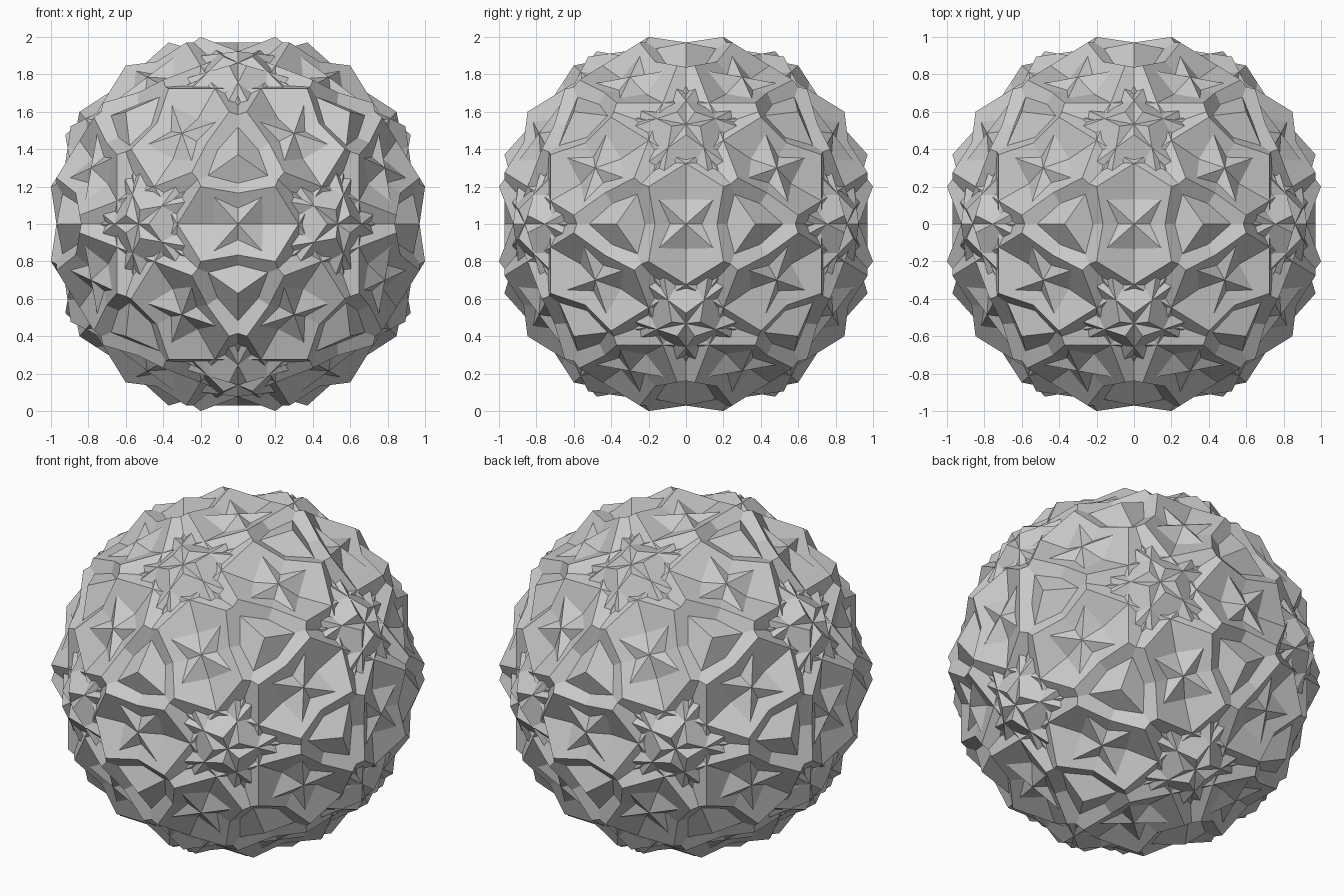
import bpy, bmesh, math
from mathutils import Vector, Matrix

if "Cube" in bpy.data.objects:
    bpy.data.objects.remove(bpy.data.objects["Cube"])

PHI = (1 + math.sqrt(5)) / 2
S = 0.6  # half edge of the cube inscribed in each dodecahedron

# Corners of a regular dodecahedron (these also give the ten 3-fold axes)
corners = [Vector((x, y, z)) for x in (-1, 1) for y in (-1, 1) for z in (-1, 1)]
for a in (-PHI, PHI):
    for b in (-1 / PHI, 1 / PHI):
        corners += [Vector((0, a, b)), Vector((b, 0, a)), Vector((a, b, 0))]

# One axis from each opposite pair of corners
axes = []
for c in corners:
    if all((c + a).length > 0.01 for a in axes):
        axes.append(c)


def dodecahedron(name, rotation):
    bm = bmesh.new()
    for c in corners:
        bm.verts.new(rotation @ (c * S))
    bmesh.ops.convex_hull(bm, input=bm.verts[:])
    # merge hull triangles into flat pentagons
    bmesh.ops.dissolve_limit(bm, angle_limit=math.radians(2),
                             verts=bm.verts[:], edges=bm.edges[:])
    bmesh.ops.recalc_face_normals(bm, faces=bm.faces[:])
    mesh = bpy.data.meshes.new(name)
    bm.to_mesh(mesh)
    bm.free()
    obj = bpy.data.objects.new(name, mesh)
    obj.location = (0, 0, 1)
    bpy.context.collection.objects.link(obj)


# Ten interpenetrating dodecahedra, each half-turned about one 3-fold axis
for i, axis in enumerate(axes):
    dodecahedron(f"dodecahedron_{i + 1}", Matrix.Rotation(math.pi, 3, axis))
